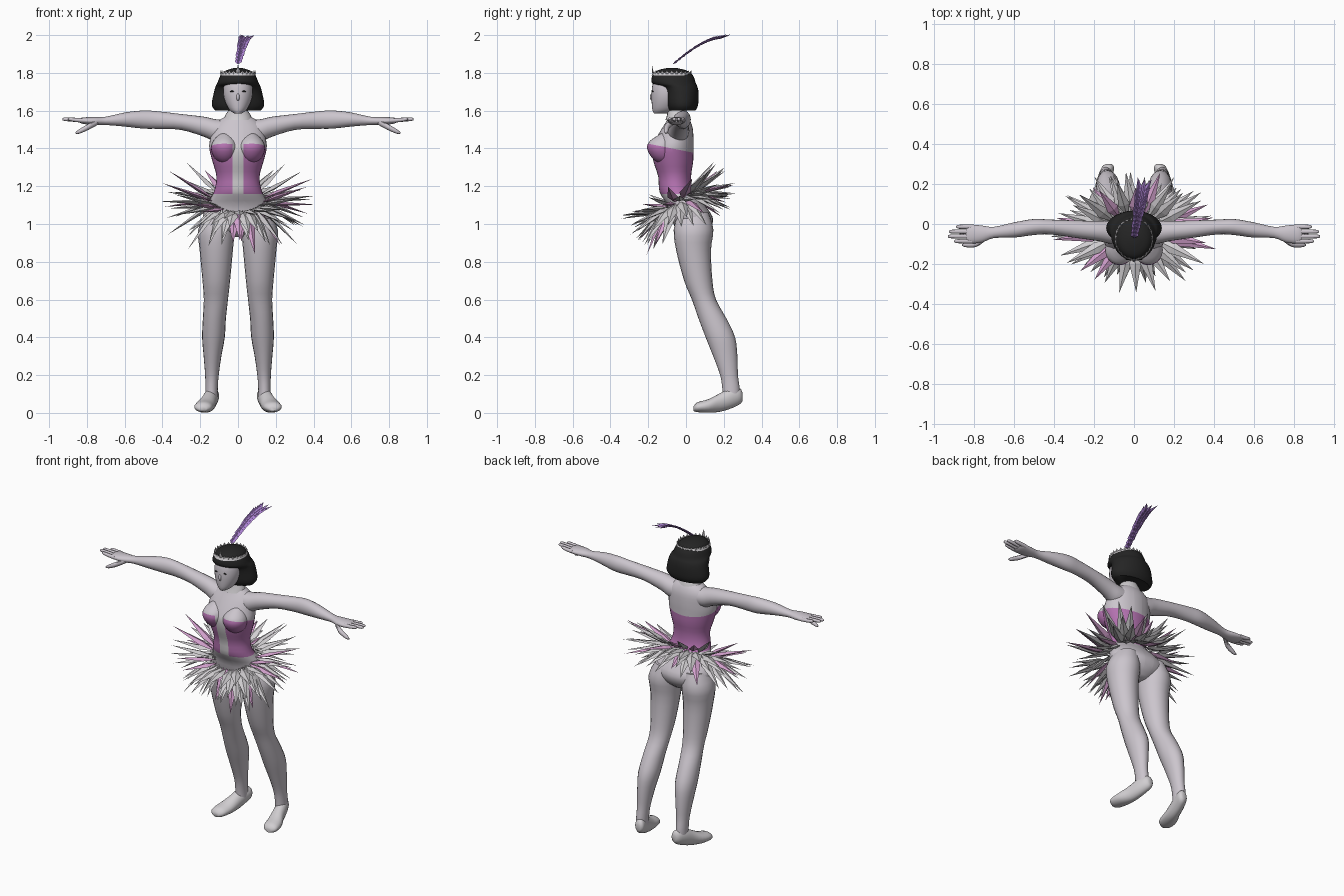
import bpy, bmesh, math, random
from mathutils import Vector

random.seed(4)
cube = bpy.data.objects.get("Cube")
if cube:
    bpy.data.objects.remove(cube, do_unlink=True)


def material(name, r, g, b):
    m = bpy.data.materials.new(name)
    m.use_nodes = True
    m.diffuse_color = (r, g, b, 1)
    m.node_tree.nodes["Principled BSDF"].inputs["Base Color"].default_value = (r, g, b, 1)
    return m


skin = material("pale skin", .6, .56, .61)
fabric = material("pale fabric", .64, .62, .64)
bodice_pink = material("bodice pink", .46, .17, .44)
spike_pink = material("light pink", .66, .36, .62)
black = material("black hair", .018, .018, .018)
purple = material("feather purple", .42, .23, .66)


def finish(name, bm, mats, smooth=True, mirror=False):
    bmesh.ops.recalc_face_normals(bm, faces=bm.faces)
    mesh = bpy.data.meshes.new(name)
    bm.to_mesh(mesh)
    bm.free()
    for m in mats:
        mesh.materials.append(m)
    obj = bpy.data.objects.new(name, mesh)
    bpy.context.collection.objects.link(obj)
    if smooth:
        bpy.ops.object.select_all(action='DESELECT')
        obj.select_set(True)
        bpy.context.view_layer.objects.active = obj
        bpy.ops.object.shade_smooth_by_angle(angle=math.radians(50))
    if mirror:
        obj.modifiers.new("Mirror", 'MIRROR').use_mirror_merge = False
    return obj


def spline(rings, steps):
    # Smooth interpolation through the given sections
    out = []
    for i in range(len(rings) - 1):
        a, b, c, d = (rings[max(i - 1, 0)], rings[i], rings[i + 1], rings[min(i + 2, len(rings) - 1)])
        for s in range(steps):
            t = s / steps
            out.append([q + t * (r - p) / 2 + t * t * (p - 2.5 * q + 2 * r - w / 2)
                        + t ** 3 * (1.5 * (q - r) + (w - p) / 2)
                        for p, q, r, w in zip(a, b, c, d)])
    return out + [rings[-1]]


def loft(rings, axis='z', sides=20, steps=3, cap=True):
    # Elliptical sections: centre x, y, z and two radii
    u, v = {'z': ((1, 0, 0), (0, 1, 0)), 'x': ((0, 1, 0), (0, 0, 1)), 'y': ((1, 0, 0), (0, 0, 1))}[axis]
    u, v = Vector(u), Vector(v)
    bm = bmesh.new()
    loops = []
    for x, y, z, ru, rv in spline(rings, steps):
        angles = [math.tau * i / sides for i in range(sides)]
        loops.append([bm.verts.new(Vector((x, y, z)) + u * ru * math.cos(a) + v * rv * math.sin(a))
                      for a in angles])
    for p, q in zip(loops, loops[1:]):
        for i in range(sides):
            j = (i + 1) % sides
            bm.faces.new((p[i], p[j], q[j], q[i]))
    if cap:
        bm.faces.new(loops[0])
        bm.faces.new(loops[-1])
    return bm


def blade(bm, base, direction, length, width, thick, mat=0, wide=.3):
    # Pointed diamond-section spike
    d = direction.normalized()
    side = d.cross(Vector((0, 0, 1))).normalized()
    up = side.cross(d)
    mid = base + d * length * wide
    ring = [bm.verts.new(mid + o) for o in (side * width, up * thick, -side * width, -up * thick)]
    ends = [bm.verts.new(base), bm.verts.new(base + d * length)]
    for e in ends:
        for i in range(4):
            bm.faces.new((ring[i], ring[(i + 1) % 4], e)).material_index = mat


def paint_bodice(bm):
    # Cut the bodice edges and centre panel, then colour the faces between them
    top = Vector((0, .2, 1))
    cuts = [((0, 0, 1.385), top), ((0, 0, 1.16), (0, 0, 1)), ((.03, 0, 0), (1, 0, 0)), ((-.03, 0, 0), (1, 0, 0))]
    for co, no in cuts:
        bmesh.ops.bisect_plane(bm, geom=bm.verts[:] + bm.edges[:] + bm.faces[:], plane_co=co, plane_no=no)
    for f in bm.faces:
        c = f.calc_center_median()
        if c.z > 1.16 and c.dot(top) < 1.385:
            f.material_index = 1 if abs(c.x) < .03 and c.y < -.05 else 2


# Torso, from hips to neck
outfit = [skin, fabric, bodice_pink]
bm = loft([(0, .04, .93, .05, .04), (0, .04, .97, .14, .085), (0, .03, 1.03, .185, .112), (0, 0, 1.1, .165, .1),
           (0, -.05, 1.17, .128, .09), (0, -.06, 1.25, .114, .087), (0, -.067, 1.33, .135, .105),
           (0, -.07, 1.4, .152, .11), (0, -.06, 1.45, .148, .1), (0, -.045, 1.51, .137, .08),
           (0, -.04, 1.55, .1, .06), (0, -.045, 1.58, .05, .045), (0, -.05, 1.63, .042, .042)], sides=32)
paint_bodice(bm)
finish("torso", bm, outfit)
bm = loft([(.068, -.11, 1.32, .02, .03), (.07, -.12, 1.35, .055, .06), (.072, -.13, 1.4, .072, .076),
           (.072, -.125, 1.44, .06, .066), (.07, -.1, 1.48, .025, .03)])
paint_bodice(bm)
finish("bust", bm, outfit, mirror=True)

# Legs and shoes
bm = loft([(.1, .04, 1.06, .07, .08), (.115, .04, .97, .096, .105), (.115, .04, .86, .088, .092),
           (.115, .065, .7, .073, .075), (.117, .095, .6, .064, .064), (.125, .14, .5, .061, .074),
           (.13, .182, .4, .06, .078), (.135, .208, .3, .047, .064), (.138, .228, .2, .036, .047),
           (.14, .238, .13, .033, .046), (.14, .24, .07, .033, .045)])
finish("leg", bm, [skin], mirror=True)
bm = loft([(.185, .04, .022, .018, .012), (.185, .06, .03, .045, .026), (.175, .12, .037, .05, .036),
           (.157, .18, .055, .041, .049), (.143, .24, .078, .037, .054), (.13, .285, .088, .03, .042),
           (.127, .3, .085, .014, .02)], 'y')
finish("shoe", bm, [fabric], mirror=True)

# Arms and hands
bm = loft([(.05, -.04, 1.49, .06, .06), (.12, -.04, 1.495, .058, .06), (.18, -.035, 1.515, .05, .053),
           (.3, -.025, 1.54, .043, .042), (.42, -.015, 1.55, .037, .046), (.5, -.015, 1.553, .04, .048),
           (.6, -.03, 1.553, .038, .037), (.7, -.042, 1.546, .028, .022), (.76, -.05, 1.545, .042, .022),
           (.82, -.05, 1.547, .047, .017), (.84, -.05, 1.548, .035, .01)], 'x')
finish("arm", bm, [skin], mirror=True)
for i, tip in enumerate((.9, .93, .925, .89)):
    y = -.086 + .024 * i
    bm = loft([(.81, y, 1.547, .012, .012), (.86, y, 1.551, .011, .011), (tip - .01, y, 1.555, .009, .009),
               (tip, y, 1.555, .003, .003)], 'x', sides=8, steps=2)
    finish("finger", bm, [skin], mirror=True)
bm = loft([(.74, -.07, 1.54, .012, .014), (.79, -.1, 1.515, .015, .016), (.84, -.105, 1.49, .011, .012),
           (.86, -.105, 1.482, .004, .004)], 'x', sides=8)
finish("thumb", bm, [skin], mirror=True)

# Head, face and bobbed hair
bm = loft([(0, -.135, 1.585, .02, .035), (0, -.118, 1.605, .046, .06), (0, -.105, 1.65, .069, .077),
           (0, -.1, 1.7, .078, .082), (0, -.1, 1.75, .07, .073), (0, -.09, 1.78, .04, .05)], sides=28)
finish("head", bm, [skin])
for name, mat, place, size in (("nose", skin, (0, -.18, 1.672), (.009, .011, .02)),
                               ("eye", black, (.031, -.176, 1.702), (.012, .004, .004))):
    bm = bmesh.new()
    bmesh.ops.create_uvsphere(bm, u_segments=12, v_segments=8, radius=1)
    bmesh.ops.scale(bm, vec=size, verts=bm.verts)
    bmesh.ops.translate(bm, vec=place, verts=bm.verts)
    finish(name, bm, [mat], mirror=name == "eye")
bm = loft([(0, -.02, 1.6, .12, .07), (0, -.02, 1.63, .139, .084), (0, -.023, 1.69, .129, .09),
           (0, -.035, 1.725, .12, .096), (0, -.064, 1.745, .11, .116), (0, -.07, 1.785, .093, .108),
           (0, -.075, 1.812, .066, .08), (0, -.075, 1.826, .02, .025)], sides=28)
finish("hair", bm, [black])

# Tiara band with points, and neck ruffle
bm = loft([(0, -.075, 1.785, .095, .108), (0, -.075, 1.803, .089, .1)], sides=28, steps=1, cap=False)
for i in range(24):
    a = math.tau * i / 24
    out = Vector((math.cos(a), math.sin(a), 0))
    tall = .055 if i == 18 else .025
    blade(bm, Vector((out.x * .09, out.y * .1 - .075, 1.79)), out * .1 + Vector((0, 0, 1)), tall, .012, .004)
finish("tiara", bm, [fabric], smooth=False)
bm = loft([(0, -.045, 1.55, .078, .064), (0, -.045, 1.575, .068, .056), (0, -.048, 1.6, .052, .05)], cap=False)
finish("neck_ruffle", bm, [fabric])

# Feather plume: barbs fanning off an arching shaft
bm = bmesh.new()


def shaft(t):
    return Vector((.05 * t, -.07 + .27 * t, 1.845 + .14 * math.sin(t * math.pi / 2)))


for i in range(13):
    t = .75 * i / 12
    along = (shaft(t + .12) - shaft(t)).normalized()
    for s in (-1, 0, 1):
        blade(bm, shaft(t), along + Vector((s * .36, 0, .04 * s * s)),
              min(.1, .05 + .1 * t) * random.uniform(.85, 1.1), .013, .006, wide=.5)
finish("feather_plume", bm, [purple], smooth=False)

# Tutu: layers of spikes, tipped down at the front and up at the back
bm = bmesh.new()
count = 22
for layer, lift in enumerate((-.55, -.28, .05, .45)):
    for i in range(count):
        a = math.tau * (i + layer / 2 + random.uniform(-.25, .25)) / count
        c, s = math.cos(a), math.sin(a)
        rise = lift + s * (.6 if s < 0 else .15) + random.uniform(-.12, .12)
        base = Vector((.115 * c, -.04 + .08 * s, 1.12 + .05 * s))
        heading = Vector((c * math.cos(rise), s * math.cos(rise), math.sin(rise)))
        length = (.21 + .085 * abs(c)) * random.uniform(.8, 1.06)
        blade(bm, base, heading, length, .03, .012, int(random.random() < .2), wide=.35)
finish("tutu", bm, [fabric, spike_pink], smooth=False)
